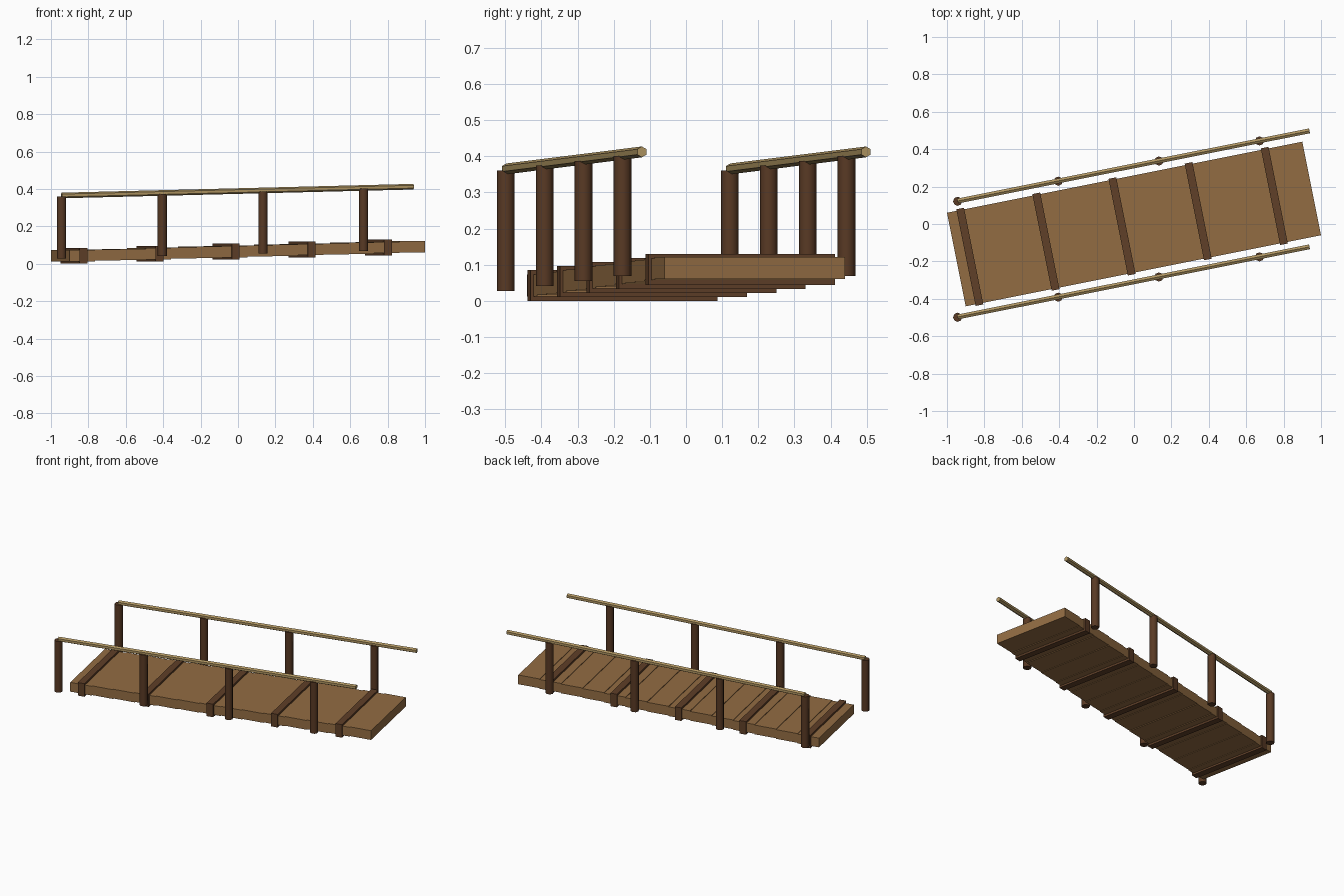
import bpy, math
from mathutils import Vector

if "Cube" in bpy.data.objects:
    bpy.data.objects.remove(bpy.data.objects["Cube"])

ANG = math.atan(0.2)            # heading of the walkway seen from above
LENGTH, WIDTH, COUNT = 1.937, 0.51, 14
STEP = LENGTH / COUNT
RISE = 0.0037                   # each plank sits a little higher than the last


def material(name, rgb):
    m = bpy.data.materials.new(name)
    m.diffuse_color = (*rgb, 1)
    m.use_nodes = True
    m.node_tree.nodes["Principled BSDF"].inputs["Base Color"].default_value = m.diffuse_color
    return m


plank_mat = material("plank_wood", (0.29, 0.15, 0.055))
beam_mat = material("beam_wood", (0.115, 0.05, 0.021))
post_mat = material("post_wood", (0.10, 0.042, 0.018))
rail_mat = material("rail_wood", (0.43, 0.30, 0.12))


def box(name, u, z, size, mat):
    bpy.ops.mesh.primitive_cube_add(
        size=1, location=(u * math.cos(ANG), u * math.sin(ANG), z), rotation=(0, 0, ANG))
    o = bpy.context.object
    o.name = name
    o.scale = size
    o.data.materials.append(mat)


def rod(name, a, b, radius, sides, mat, smooth):
    a, b = Vector(a), Vector(b)
    d = b - a
    bpy.ops.mesh.primitive_cylinder_add(
        vertices=sides, radius=radius, depth=d.length, location=(a + b) / 2)
    o = bpy.context.object
    o.name = name
    o.rotation_euler = d.to_track_quat('Z', 'Y').to_euler()
    o.data.materials.append(mat)
    if smooth:
        bpy.ops.object.shade_smooth_by_angle(angle=math.radians(50))


# Stepped deck planks, with a thicker cross beam through every third one
for i in range(COUNT):
    u = -LENGTH / 2 + STEP * (i + 0.5)
    z = 0.0425 + RISE * i
    box(f"deck_plank_{i + 1}", u, z, (STEP, WIDTH, 0.06), plank_mat)
    if i % 3 == 0 and i < 13:
        box(f"cross_beam_{i // 3 + 1}", u + 0.004, z, (0.042, 0.527, 0.085), beam_mat)

# Posts and handrail on both sides
for side, s in (("front", -1), ("back", 1)):
    for k in range(4):
        x = -0.943 + 0.538 * k
        y = 0.2 * x + 0.31 * s
        z = 0.027 + 0.0137 * k
        rod(f"{side}_post_{k + 1}", (x, y, z), (x, y, z + 0.333), 0.0245, 8, post_mat, True)
    rod(f"{side}_handrail", (-0.943, -0.187 + 0.31 * s, 0.365),
        (0.938, 0.188 + 0.31 * s, 0.412), 0.015, 6, rail_mat, False)
